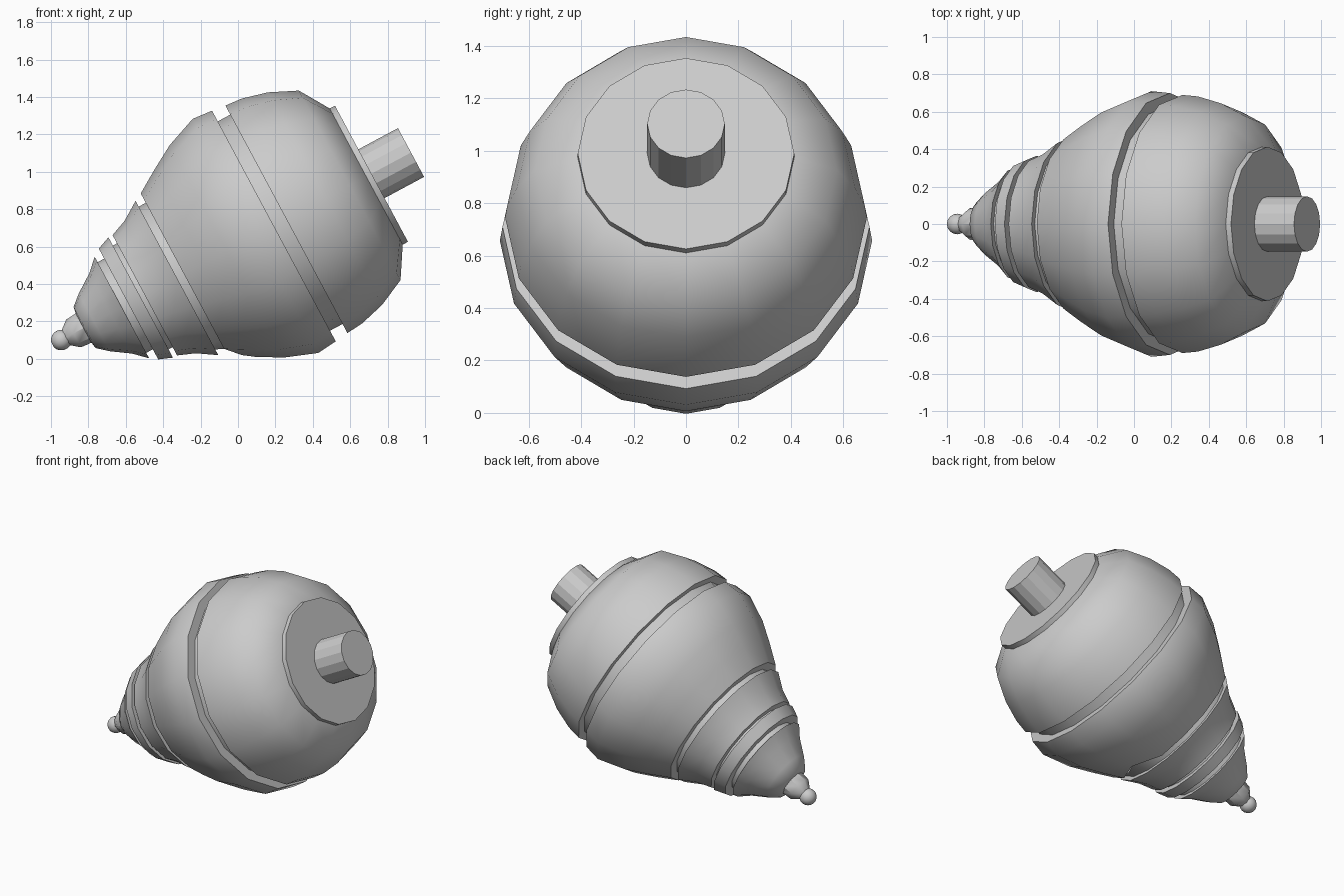
import bpy, bmesh
from math import sin, cos, pi, radians
from mathutils import Vector

if "Cube" in bpy.data.objects:
    bpy.data.objects.remove(bpy.data.objects["Cube"])

TILT = radians(28.2)
ORIGIN = Vector((-0.945, 0, 0.1))           # centre of the tip ball
AXIS = Vector((cos(TILT), 0, sin(TILT)))    # runs from tip to handle peg
UP = Vector((-sin(TILT), 0, cos(TILT)))
SIDE = Vector((0, 1, 0))


def point(s, r, a):
    return ORIGIN + AXIS * s + UP * (r * cos(a)) + SIDE * (r * sin(a))


def lathe(name, profile, sides=16, smooth=True, tweaks=None):
    """Turn (distance along axis, radius) points around the tilted axis, capped."""
    bm = bmesh.new()
    rings = []
    for j, (s, r) in enumerate(profile):
        ring = []
        for i in range(sides):
            ss, rr = (tweaks or {}).get((j, i), (s, r))
            ring.append(bm.verts.new(point(ss, rr, 2 * pi * i / sides)))
        rings.append(ring)
    for a, b in zip(rings, rings[1:]):
        for i in range(sides):
            k = (i + 1) % sides
            bm.faces.new((a[i], a[k], b[k], b[i]))
    bm.faces.new(rings[0])
    bm.faces.new(rings[-1])
    bmesh.ops.recalc_face_normals(bm, faces=bm.faces)
    me = bpy.data.meshes.new(name)
    bm.to_mesh(me)
    bm.free()
    ob = bpy.data.objects.new(name, me)
    bpy.context.collection.objects.link(ob)
    if smooth:
        bpy.ops.object.select_all(action='DESELECT')
        ob.select_set(True)
        bpy.context.view_layer.objects.active = ob
        bpy.ops.object.shade_smooth_by_angle(angle=radians(42))
    return ob


# Pear-shaped body with string grooves; the third groove has a string notch below
body = [
    (0.135, 0.085), (0.142, 0.125), (0.20, 0.175), (0.30, 0.243), (0.368, 0.308),
    (0.368, 0.275), (0.408, 0.275), (0.408, 0.336), (0.482, 0.365),
    (0.482, 0.315), (0.507, 0.315), (0.507, 0.365), (0.60, 0.402), (0.702, 0.468),
    (0.702, 0.433), (0.745, 0.433), (0.745, 0.49), (0.87, 0.568), (1.005, 0.645),
    (1.178, 0.71), (1.29, 0.70),
    (1.29, 0.635), (1.366, 0.635), (1.366, 0.69), (1.46, 0.682), (1.60, 0.645),
    (1.75, 0.575), (1.855, 0.405),
]
lathe("top_body", body, tweaks={(15, 8): (0.812, 0.485), (16, 8): (0.813, 0.527)})

# Flat crown disc and handle peg
lathe("crown_disc", [(1.845, 0.413), (1.882, 0.413)])
lathe("handle_peg", [(1.87, 0.148), (2.122, 0.148)], smooth=False)

# Metal tip socket and ball
lathe("tip_socket", [(0.02, 0.04), (0.075, 0.084), (0.15, 0.09)], sides=8)
ball = [(-0.055 * cos(pi * j / 10), 0.055 * sin(pi * j / 10)) for j in range(1, 10)]
lathe("tip_ball", ball)
